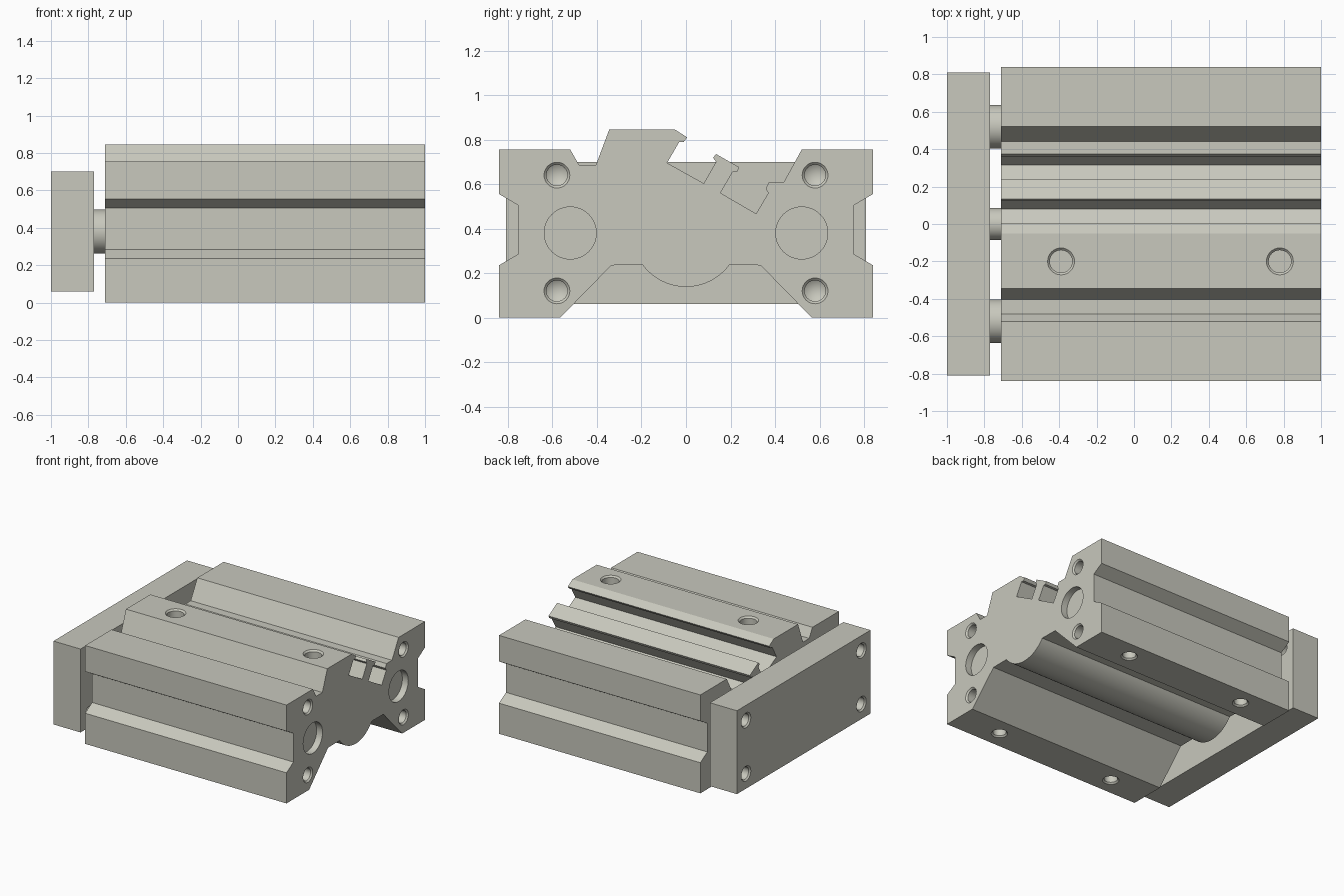
import bpy, bmesh, math
from mathutils import Matrix, Vector

cube = bpy.data.objects.get("Cube")
if cube:
    bpy.data.objects.remove(cube, do_unlink=True)

metal = bpy.data.materials.new("warm grey metal")
metal.use_nodes = True
COLOR = (0.58, 0.58, 0.51, 1)
metal.diffuse_color = COLOR
metal.node_tree.nodes["Principled BSDF"].inputs["Base Color"].default_value = COLOR

AXIS_Z = 0.38
X_END, X_HEAD = 1.0, -0.71


def make_object(name, bm):
    bmesh.ops.recalc_face_normals(bm, faces=bm.faces)
    mesh = bpy.data.meshes.new(name)
    bm.to_mesh(mesh)
    bm.free()
    mesh.materials.append(metal)
    obj = bpy.data.objects.new(name, mesh)
    bpy.context.collection.objects.link(obj)
    return obj


def extrude_x(name, outline, x0, x1):
    """Solid with a (y, z) outline, running along x."""
    bm = bmesh.new()
    face = bm.faces.new([bm.verts.new((x0, y, z)) for y, z in outline])
    ext = bmesh.ops.extrude_face_region(bm, geom=[face])
    verts = [g for g in ext["geom"] if isinstance(g, bmesh.types.BMVert)]
    bmesh.ops.translate(bm, verts=verts, vec=(x1 - x0, 0, 0))
    return make_object(name, bm)


def add_lathe(bm, profile, origin, direction, sides=32):
    """Closed solid turned from (radius, depth) rings, with flat or pointed end."""
    rot = Vector(direction).to_track_quat("Z", "Y").to_matrix().to_4x4()
    place = Matrix.Translation(origin) @ rot
    rings = []
    for r, d in profile:
        count = sides if r > 0 else 1
        rings.append([bm.verts.new(place @ Vector((
            r * math.cos(math.tau * i / sides),
            r * math.sin(math.tau * i / sides), d))) for i in range(count)])
    for a, b in zip(rings, rings[1:]):
        for i in range(sides):
            j = (i + 1) % sides
            if len(b) == 1:
                bm.faces.new((a[i], a[j], b[0]))
            else:
                bm.faces.new((a[i], a[j], b[j], b[i]))
    bm.faces.new(rings[0])
    if len(rings[-1]) > 1:
        bm.faces.new(rings[-1])


def hole(bm, origin, direction, outer, inner, depth, tip=0.0):
    """Countersunk hole cutter starting a little outside the surface."""
    profile = [(outer, -0.02), (outer, 0), (inner, outer - inner), (inner, depth)]
    if tip:
        profile.append((0, depth + tip))
    add_lathe(bm, profile, origin, direction)


def cut(obj, bm):
    cutter = make_object("hole_cutter", bm)
    cutter.hide_render = True
    mod = obj.modifiers.new("holes", "BOOLEAN")
    mod.operation, mod.solver, mod.object = "DIFFERENCE", "EXACT", cutter
    graph = bpy.context.evaluated_depsgraph_get()
    mesh = bpy.data.meshes.new_from_object(obj.evaluated_get(graph))
    obj.modifiers.clear()
    obj.data = mesh
    bpy.data.objects.remove(cutter, do_unlink=True)


def smooth(obj):
    bpy.ops.object.select_all(action="DESELECT")
    obj.select_set(True)
    bpy.context.view_layer.objects.active = obj
    bpy.ops.object.shade_smooth_by_angle(angle=math.radians(25))


# Extruded body: grooved side, sensor rails on top, round barrel underneath
side = [(0.565, 0), (0.84, 0), (0.84, 0.235), (0.755, 0.285),
        (0.755, 0.505), (0.84, 0.555), (0.84, 0.755), (0.52, 0.755)]
rails = [(0.44, 0.61), (0.373, 0.61), (0.358, 0.58), (0.37, 0.56),
         (0.315, 0.467), (0.155, 0.56), (0.21, 0.655), (0.23, 0.655),
         (0.24, 0.675), (0.135, 0.735), (0.122, 0.718), (0.135, 0.70),
         (0.08, 0.603), (-0.085, 0.695), (-0.03, 0.79), (-0.01, 0.79),
         (0.005, 0.81), (-0.05, 0.845), (-0.345, 0.845),
         (-0.405, 0.685), (-0.48, 0.685)]
left_side = [(-y, z) for y, z in reversed(side)]
half = math.asin(0.195 / 0.242)
barrel = []
for i in range(25):
    a = half * (i / 12 - 1)
    barrel.append((0.242 * math.sin(a), AXIS_Z - 0.242 * math.cos(a)))
outline = side + rails + left_side + [(-0.335, 0.235)] + barrel + [(0.335, 0.235)]
body = extrude_x("cylinder_body", outline, X_HEAD, X_END)

# Body holes: end bolts, guide bores, ports and underside mounts
bm = bmesh.new()
for s in (-1, 1):
    for z in (0.12, 0.64):
        hole(bm, (X_END, s * 0.58, z), (-1, 0, 0), 0.058, 0.047, 0.16, 0.03)
    add_lathe(bm, [(0.117, -0.02), (0.117, 0.05)],
              (X_END, s * 0.52, AXIS_Z), (-1, 0, 0), 48)
    for x in (-0.38, 0.635):
        hole(bm, (x, s * 0.705, 0), (0, 0, 1), 0.058, 0.047, 0.16, 0.03)
for x in (-0.39, 0.78):
    hole(bm, (x, -0.2, 0.845), (0, 0, -1), 0.072, 0.06, 0.12)
cut(body, bm)
smooth(body)

# End plate with four bolt holes
plate = extrude_x("end_plate", [(-0.81, 0.06), (0.81, 0.06),
                                (0.81, 0.70), (-0.81, 0.70)], -1.0, -0.77)
bm = bmesh.new()
for y in (-0.70, 0.70):
    for z in (0.175, 0.585):
        hole(bm, (-1.0, y, z), (1, 0, 0), 0.058, 0.047, 0.25)
cut(plate, bm)
smooth(plate)

# Guide rods and piston rod bridging the plate and the body
for name, y, r in (("right_guide_rod", -0.52, 0.117), ("piston_rod", 0, 0.085),
                   ("left_guide_rod", 0.52, 0.117)):
    bm = bmesh.new()
    add_lathe(bm, [(r, 0), (r, 0.08)], (-0.78, y, AXIS_Z), (1, 0, 0), 48)
    smooth(make_object(name, bm))
